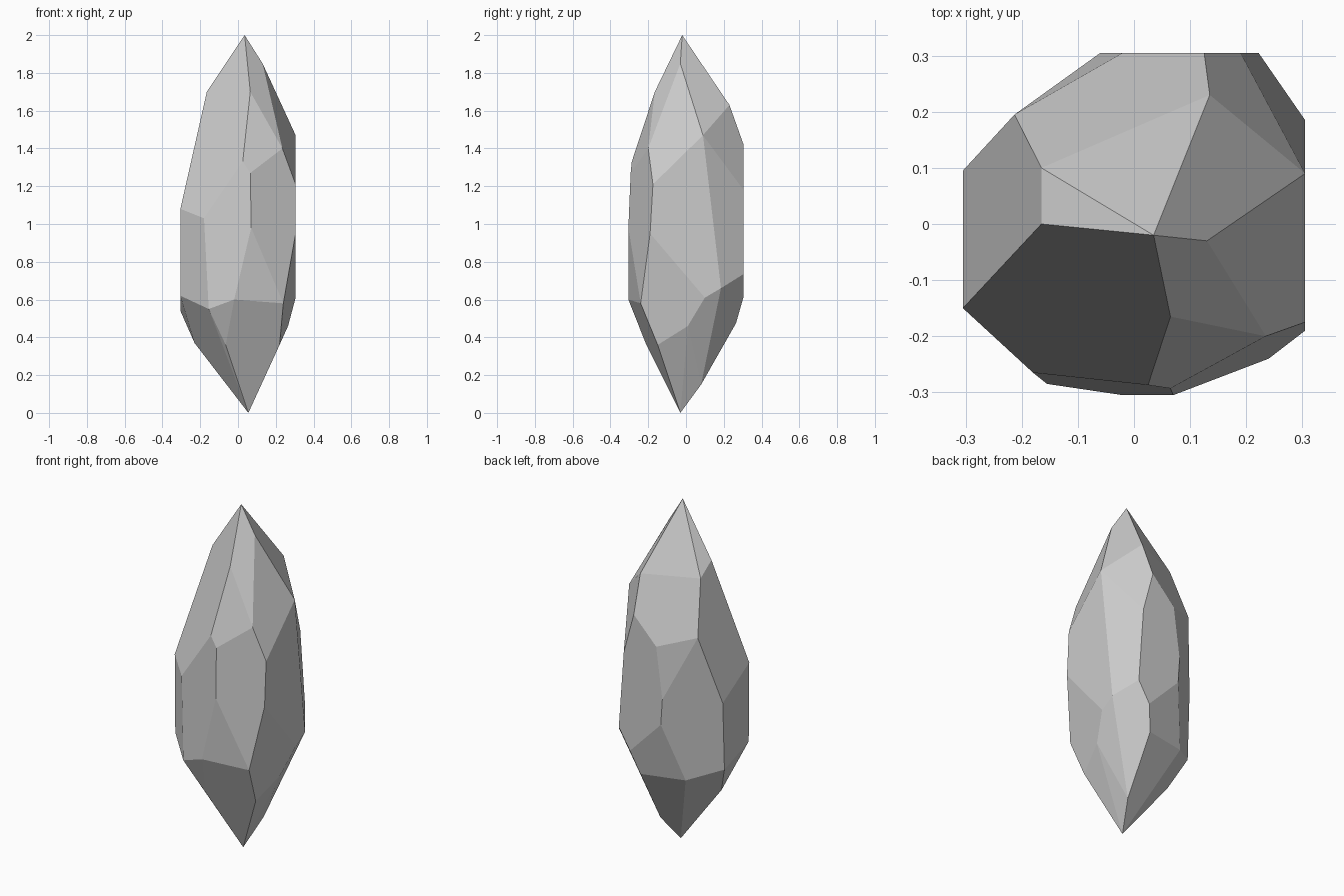
import bpy, bmesh, math

# Cut corners of the gem, grouped by height band
tip = [(.035, -.02, 2), (.13, -.03, 1.85), (-.165, 0, 1.7), (.065, -.165, 1.7),
       (.135, .23, 1.63), (-.165, .1, 1.63)]
shoulder = [(.305, .09, 1.47), (.235, -.2, 1.4), (.125, .305, 1.42), (-.213, .195, 1.33),
            (.025, -.287, 1.33), (.065, -.293, 1.27), (-.02, .305, 1.27),
            (.305, -.175, 1.21), (.19, .305, 1.18)]
waist = [(-.305, -.15, 1.08), (-.18, -.265, 1.03), (.07, -.305, .98), (-.06, .305, .97),
         (.305, -.19, .95), (-.305, .095, .935), (-.05, .305, .82), (.222, .305, .735),
         (.305, .185, .66)]
base = [(-.305, -.145, .62), (.15, .305, .615), (.305, .1, .61), (-.02, -.305, .6),
        (.24, -.24, .58), (-.155, -.285, .55), (-.305, .08, .54), (-.144, .209, .483),
        (.11, .265, .475), (.265, .01, .46), (-.23, 0, .37), (-.065, -.21, .36),
        (.22, -.15, .36), (.11, .08, .15), (.055, -.03, 0)]

# Wrap the corners in a convex shell and merge nearly flat triangles into facets
bm = bmesh.new()
for p in tip + shoulder + waist + base:
    bm.verts.new(p)
bmesh.ops.convex_hull(bm, input=bm.verts[:])
bmesh.ops.delete(bm, geom=[v for v in bm.verts if not v.link_faces], context='VERTS')
bmesh.ops.dissolve_limit(bm, angle_limit=math.radians(4), verts=bm.verts[:], edges=bm.edges[:])
bmesh.ops.recalc_face_normals(bm, faces=bm.faces[:])

mesh = bpy.data.meshes.new("crystal_shard")
bm.to_mesh(mesh)
bm.free()
bpy.context.collection.objects.link(bpy.data.objects.new("crystal_shard", mesh))
